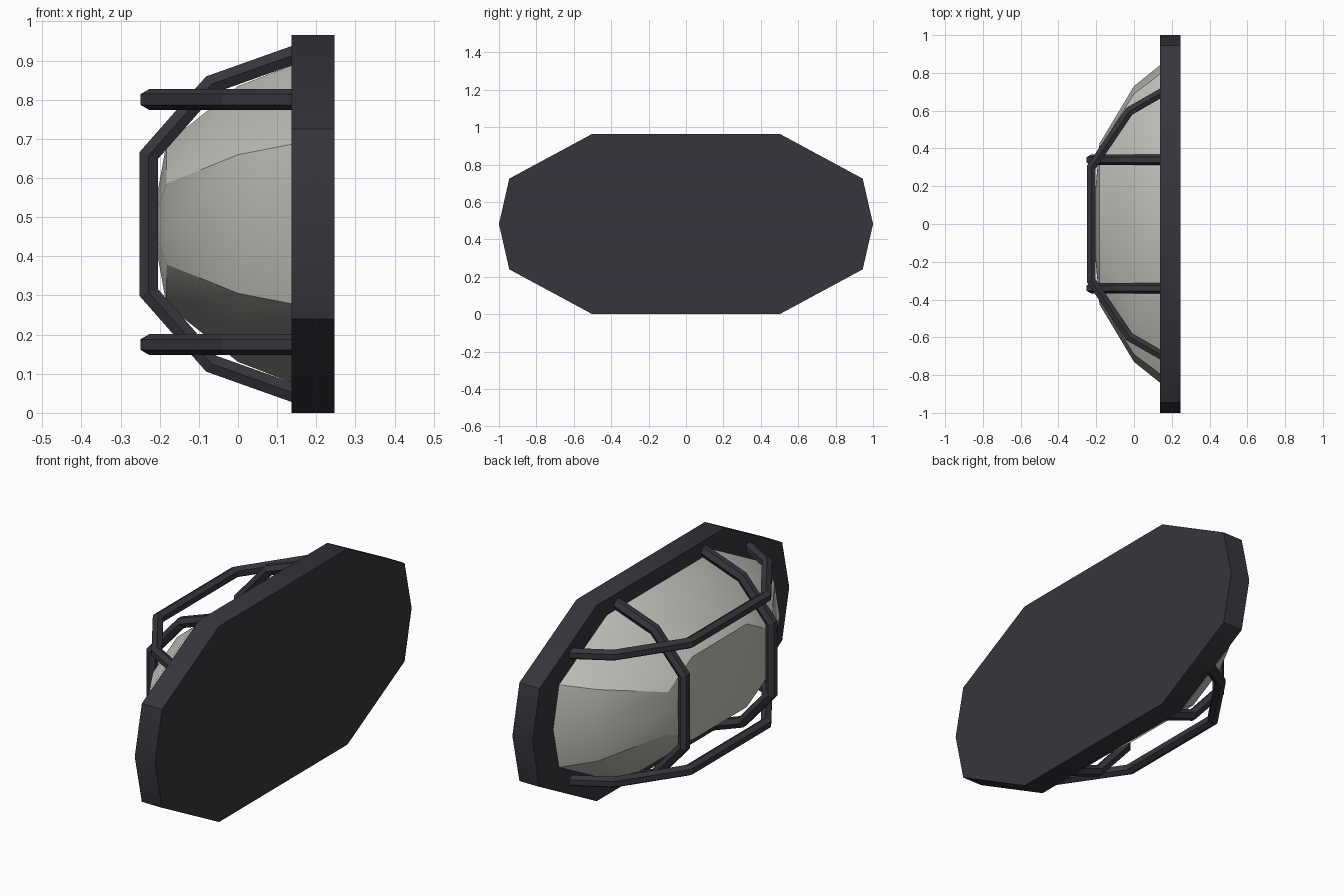
import bpy, bmesh, math
from mathutils import Vector

if "Cube" in bpy.data.objects:
    bpy.data.objects.remove(bpy.data.objects["Cube"])

ZC = 0.4825
# right half of the ten-sided outline, as fractions (y, z from centre)
OUTLINE = [(1, 0), (0.945, 0.2425), (0.5, ZC), (-0.5, ZC), (-0.945, 0.2425),
           (-1, 0), (-0.945, -0.2425), (-0.5, -ZC), (0.5, -ZC), (0.945, -0.2425)]


def material(name, col):
    m = bpy.data.materials.new(name)
    m.diffuse_color = (*col, 1)
    m.use_nodes = True
    m.node_tree.nodes["Principled BSDF"].inputs["Base Color"].default_value = m.diffuse_color
    return m


dark = material("dark_metal", (0.038, 0.036, 0.045))
glass = material("frosted_glass", (0.54, 0.53, 0.49))


def finish(bm, name, mat, smooth):
    bmesh.ops.recalc_face_normals(bm, faces=bm.faces)
    me = bpy.data.meshes.new(name)
    bm.to_mesh(me)
    bm.free()
    ob = bpy.data.objects.new(name, me)
    bpy.context.collection.objects.link(ob)
    me.materials.append(mat)
    if smooth:
        bpy.ops.object.select_all(action='DESELECT')
        ob.select_set(True)
        bpy.context.view_layer.objects.active = ob
        bpy.ops.object.shade_smooth_by_angle(angle=math.radians(30))
    return ob


def bridge(bm, rings):
    n = len(rings[0])
    for a, b in zip(rings, rings[1:]):
        for i in range(n):
            j = (i + 1) % n
            bm.faces.new((a[i], a[j], b[j], b[i]))


def outline_ring(bm, x, s):
    return [bm.verts.new((x, y * s, ZC + z * s)) for y, z in OUTLINE]


# back plate
bm = bmesh.new()
rings = [outline_ring(bm, x, 1) for x in (0.137, 0.247)]
bridge(bm, rings)
for r in rings:
    bm.faces.new(r)
finish(bm, "back_plate", dark, True)

# domed glass cover
bm = bmesh.new()
rings = [outline_ring(bm, x, s) for x, s in ((0.14, 0.842), (0.0, 0.73), (-0.183, 0.425))]
bridge(bm, rings)
tip = bm.verts.new((-0.22, 0, ZC))
for i in range(10):
    bm.faces.new((rings[-1][i], rings[-1][(i + 1) % 10], tip))
finish(bm, "glass_cover", glass, True)


# cage bars: six-sided tube along a flat path with mitred corners
def bar(name, pts, side, r=0.027):
    pts = [Vector(p) for p in pts]
    side = Vector(side)
    bm = bmesh.new()
    rings = []
    for i, p in enumerate(pts):
        d0 = (p - pts[max(i - 1, 0)]).normalized()
        d1 = (pts[min(i + 1, len(pts) - 1)] - p).normalized()
        t = (d0 + d1).normalized()
        n = t.cross(side)
        k = 1 / max(t.dot(d1), t.dot(d0))
        rings.append([bm.verts.new(p + side * r * math.cos(a) + n * r * k * math.sin(a))
                      for a in (math.tau * j / 6 for j in range(6))])
    bridge(bm, rings)
    bm.faces.new(rings[0])
    bm.faces.new(rings[-1])
    finish(bm, name, dark, False)


def mirrored(half):
    return half + [(x, -v) for x, v in reversed(half)]


upright = mirrored([(0.16, 0.438), (-0.068, 0.357), (-0.228, 0.175)])
cross = mirrored([(0.16, 0.703), (-0.025, 0.597), (-0.226, 0.30)])
for s, tag in ((1, "a"), (-1, "b")):
    bar("upright_bar_" + tag, [(x, 0.34 * s, ZC + v) for x, v in upright], (0, 1, 0))
    bar("cross_bar_" + tag, [(x, v, ZC + 0.005 + 0.313 * s) for x, v in cross], (0, 0, 1))
